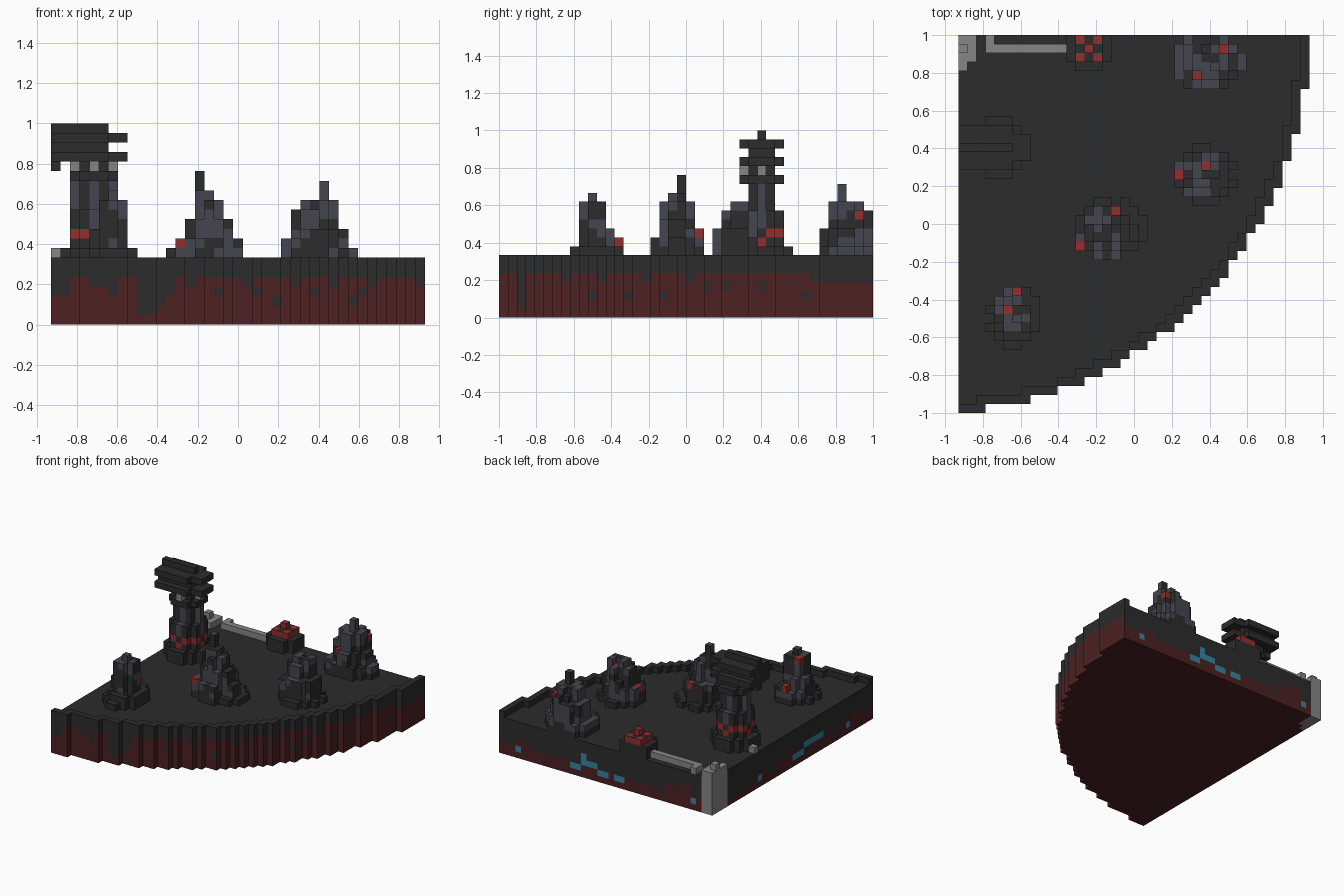
import bpy, bmesh, random
from mathutils import Vector, noise

if "Cube" in bpy.data.objects:
    bpy.data.objects.remove(bpy.data.objects["Cube"])
random.seed(4)

V = 1 / 21                # edge of one block
NX, NY, FLOOR = 39, 42, 6
ORIGIN = Vector((-NX / 2, -NY / 2, 0))


def material(name, rgb):
    m = bpy.data.materials.new(name)
    m.use_nodes = True
    m.diffuse_color = (*rgb, 1)
    m.node_tree.nodes["Principled BSDF"].inputs["Base Color"].default_value = (*rgb, 1)
    return m


MATS = [material("charcoal", (.025, .025, .025)),
        material("dark red", (.075, .015, .016)),
        material("slate", (.06, .06, .078)),
        material("bright red", (.29, .027, .027)),
        material("light grey", (.24, .24, .24)),
        material("blue", (.035, .23, .36))]
DARK, MAROON, SLATE, RED, GREY, BLUE = range(6)
SIDES = [Vector(d) for d in ((1, 0, 0), (-1, 0, 0), (0, 1, 0), (0, -1, 0), (0, 0, 1), (0, 0, -1))]


def blocks(name, cells, rule):
    """Skin a set of grid cells; rule(cell, normal) gives the material index."""
    bm = bmesh.new()
    corners = {}

    def vert(p):
        key = tuple(round(c * 2) for c in p)
        if key not in corners:
            corners[key] = bm.verts.new((p + ORIGIN) * V)
        return corners[key]

    for c in sorted(cells):
        mid = Vector(c) + Vector((.5, .5, .5))
        for n in SIDES:
            if tuple(int(a + b) for a, b in zip(c, n)) in cells:
                continue
            u = Vector((n.y, n.z, n.x))
            w = n.cross(u)
            quad = [mid + (n + u * a + w * b) / 2 for a, b in ((-1, -1), (1, -1), (1, 1), (-1, 1))]
            f = bm.faces.new([vert(p) for p in quad])
            f.material_index = rule(c, n)
    me = bpy.data.meshes.new(name)
    bm.to_mesh(me)
    bm.free()
    for m in MATS:
        me.materials.append(m)
    ob = bpy.data.objects.new(name, me)
    bpy.context.collection.objects.link(ob)
    return ob


def box(x0, x1, y0, y1, z0, z1):
    """Cells of a box, all limits inclusive."""
    return {(x, y, z) for x in range(x0, x1 + 1) for y in range(y0, y1 + 1) for z in range(z0, z1 + 1)}


def oval(x0, x1, y0, y1, limit=.9):
    """Cells of a rounded rectangle."""
    cx, cy, rx, ry = (x0 + x1) / 2, (y0 + y1) / 2, (x1 - x0 + 1) / 2, (y1 - y0 + 1) / 2
    return [(x, y) for x in range(x0, x1 + 1) for y in range(y0, y1 + 1)
            if ((x - cx) / rx) ** 2 + ((y - cy) / ry) ** 2 <= limit]


# Quarter-disc platform with a raised curved rim
pillar = box(0, 1, 39, 41, 0, 6) | box(0, 0, 38, 38, 0, 6)
platform = set()
for x in range(NX):
    for y in range(NY):
        d = ((x + 3.5) ** 2 + (NY - y - .5) ** 2) ** .5
        if d <= 42:
            platform |= box(x, x, y, y, 0, FLOOR if d > 40.8 else FLOOR - 1)

blue_back = {(35, 1), (25, 1), (24, 1), (23, 2), (23, 3), (22, 2), (21, 2), (20, 1), (19, 1), (17, 1), (16, 1), (3, 1)}
blue_left = {(29, 1), (20, 1), (19, 1), (18, 1), (17, 2), (16, 2), (15, 2), (14, 2), (13, 2), (6, 1)}
front_spots = {(17, 3), (21, 3), (23, 2), (27, 3), (29, 4), (31, 2), (32, 3)}
side_spots = {10, 14, 18, 23, 25, 29, 34}
front_red = (3, 3, 5, 5, 4, 4, 3, 5, 5, 1, 1, 2, 3)    # stain height at the left end


def platform_paint(c, n):
    x, y, z = c
    if n.z > 0:
        return DARK
    if n.z < 0:
        return DARK if noise.noise(Vector((x * .6, y * .6, 9))) > .62 else MAROON
    if n.y > 0 and y == NY - 1:
        if (x, z) in blue_back:
            return BLUE
        h = 1.4 + 2 * noise.noise(Vector((x * .21, 3.3, 0))) + (1.5 if 3 < x < 9 else 0)
        return MAROON if z < h else DARK
    if n.x < 0 and x == 0:
        if (y, z) in blue_left:
            return BLUE
        return MAROON if z < 1.4 + 2 * noise.noise(Vector((y * .21, 7.7, 0))) else DARK
    if (n.y < 0 and (x, z) in front_spots) or (n.x > 0 and y in side_spots and z == 2 + y % 2):
        return DARK
    h = front_red[x] if x < len(front_red) else (4 if y > 35 or (x + y) % 9 == 0 else 5)
    return MAROON if z < h else DARK


blocks("platform", platform - pillar, platform_paint)


# Jagged rocks: stacked layers (x0, x1, y0, y1, top) with red blocks (x, y, z)
def rock(name, layers, gems, slate):
    height = {}
    for x0, x1, y0, y1, top in layers:
        area = oval(x0, x1, y0, y1)
        for p in area:
            if len(area) > 8 and random.random() < .12:
                continue
            height[p] = max(height.get(p, 0), top)
    for x, y, z in gems:
        height[x, y] = z + 1
    cells = set()
    for (x, y), top in height.items():
        cells |= box(x, x, y, y, FLOOR, top - 1)

    def paint(c, n):
        if c in gems:
            return RED
        k = noise.noise(Vector(c) * .45 + n * .3 + Vector((.2, .3, .1)))
        return SLATE if k > slate and c[2] > FLOOR else DARK
    blocks(name, cells, paint)


rock("front_rock",
     [(3, 8, 7, 13, 7), (4, 8, 8, 13, 8), (4, 7, 9, 12, 10), (5, 7, 9, 11, 13), (6, 6, 10, 10, 14)],
     [(6, 13, 8), (5, 11, 12)], .15)
rock("middle_rock",
     [(13, 20, 17, 23, 7), (13, 19, 17, 22, 9), (14, 18, 18, 22, 10), (14, 18, 18, 21, 11),
      (15, 17, 18, 21, 13), (15, 16, 19, 20, 14), (15, 15, 20, 20, 16)],
     [(17, 22, 9), (13, 18, 8)], -.03)
rock("side_rock",
     [(24, 30, 23, 29, 7), (24, 29, 24, 28, 9), (25, 29, 24, 28, 10), (25, 28, 25, 28, 12),
      (26, 28, 26, 27, 13)],
     [(27, 27, 11), (24, 26, 8)], 0)
rock("back_rock",
     [(23, 31, 36, 41, 8), (25, 30, 36, 41, 10), (25, 29, 37, 41, 11), (26, 29, 37, 40, 13),
      (27, 29, 38, 41, 12), (28, 28, 38, 38, 15)],
     [(29, 40, 11), (26, 37, 9)], -.05)


# Tower: stepped foot, striped shaft with a red ring, beamed roof
TX, TY = 4, 29


def disc(r, z0, z1):
    return {(x, y, z) for x, y in oval(TX - r, TX + r, TY - r, TY + r) for z in range(z0, z1 + 1)}


shaft = disc(3, 6, 7) | disc(2, 8, 11) | box(3, 5, 28, 30, 12, 16)
shaft |= box(2, 6, TY, TY, 12, 14) | disc(2, 15, 15) | box(2, 6, TY, TY, 16, 16)
shaft |= {(TX, TY - 2, 16)}


def shaft_paint(c, n):
    dx, dy, z = abs(c[0] - TX), abs(c[1] - TY), c[2]
    if z == 16 and (dx == 0 or dy == 0) and (n.y < 0 or n.x > 0):
        return GREY
    if z == 9 and dx + dy == 3 or z == 8 and dx * dy == 0:
        return RED
    return SLATE if 10 <= z <= 14 and dx * dy == 0 else DARK


blocks("tower_shaft", shaft, shaft_paint)
roof = box(0, 7, 28, 30, 17, 17) | box(0, 5, 27, 31, 17, 17) | box(0, 5, 28, 30, 18, 18)
roof |= box(0, 5, 27, 31, 19, 19) | box(0, 7, 28, 30, 19, 19) | box(0, 5, TY, TY, 20, 20)
roof |= {(0, TY, 16)}
blocks("tower_roof", roof, lambda c, n: DARK)

# Brazier at the back edge
bowl = {(x, y, z) for x, y in oval(12, 16, 38, 42) for z in (6, 7) if y < NY}
blocks("brazier_bowl", bowl, lambda c, n: DARK)
embers = box(13, 15, 39, 41, 8, 8) | {(14, 40, 9)}
blocks("brazier_embers", embers,
       lambda c, n: RED if (c[0] + c[1]) % 2 == 0 or n.z == 0 else DARK)

# Grey corner pillar, rail and post
blocks("corner_pillar", pillar | {(0, 40, 7)}, lambda c, n: GREY)
blocks("back_rail", box(3, 11, 40, 40, 6, 6) | {(3, 41, 6)}, lambda c, n: GREY)
blocks("edge_post", {(0, 30, 6)}, lambda c, n: GREY)
